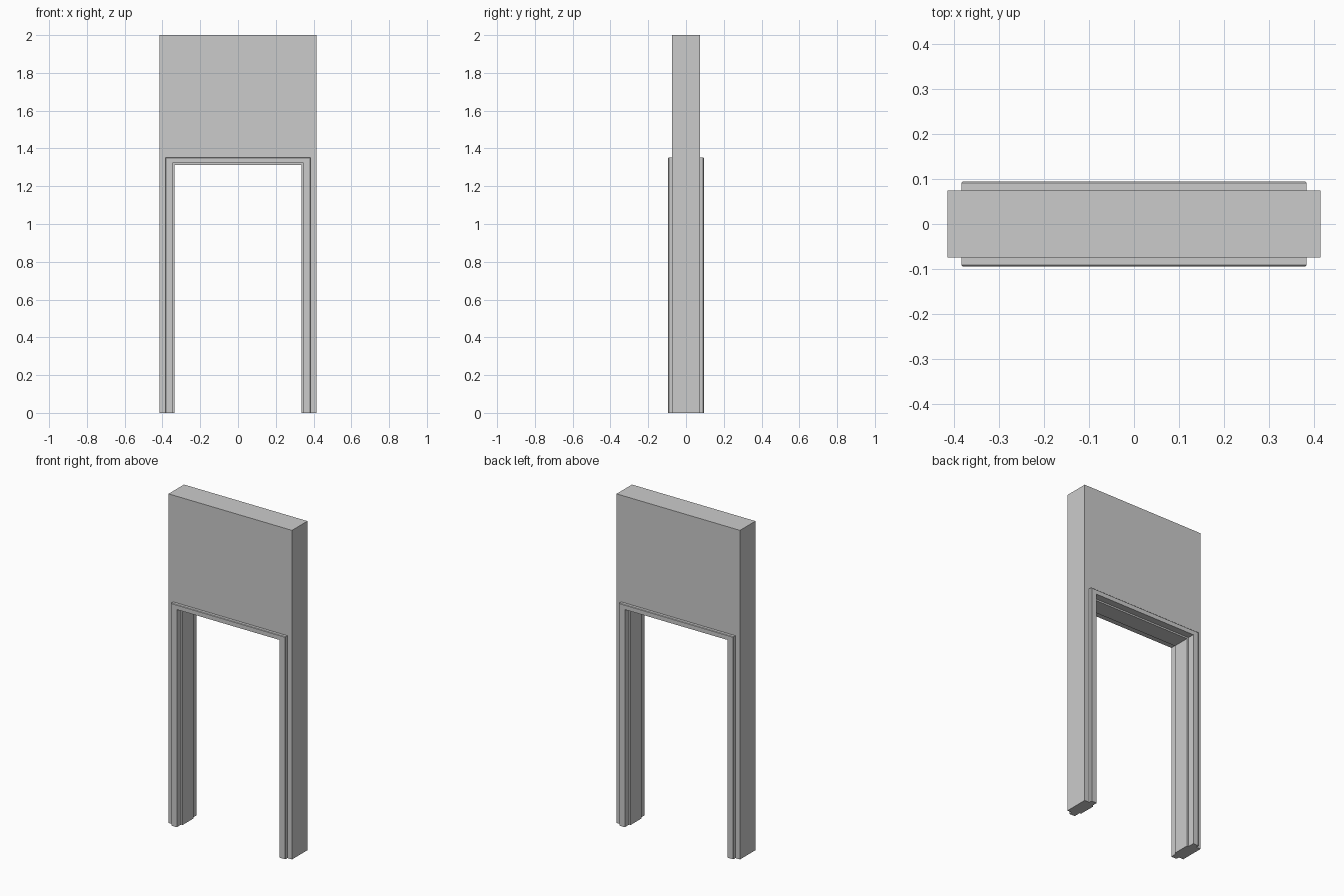
import bpy
import bmesh

cube = bpy.data.objects.get("Cube")
if cube:
    bpy.data.objects.remove(cube, do_unlink=True)

# Single flat grey
grey = bpy.data.materials.new("plain_grey")
grey.use_nodes = True
colour = (0.6, 0.6, 0.6, 1)
grey.diffuse_color = colour
grey.node_tree.nodes["Principled BSDF"].inputs["Base Color"].default_value = colour


def portal(name, outer, inner, half_depth, bevel=0):
    """Upside-down U profile, given as (half width, top), extruded along y."""
    (ow, oh), (iw, ih) = outer, inner
    outline = [(-ow, 0), (-ow, oh), (ow, oh), (ow, 0),
               (iw, 0), (iw, ih), (-iw, ih), (-iw, 0)]
    bm = bmesh.new()
    front = [bm.verts.new((x, -half_depth, z)) for x, z in outline]
    back = [bm.verts.new((x, half_depth, z)) for x, z in outline]
    count = len(outline)
    # Caps as two legs and a lintel, mitred at the corners
    for ring in (front, back):
        for i in range(3):
            bm.faces.new((ring[i], ring[i + 1], ring[count - 2 - i], ring[count - 1 - i]))
    for i in range(count):
        j = (i + 1) % count
        bm.faces.new((front[i], front[j], back[j], back[i]))
    bmesh.ops.recalc_face_normals(bm, faces=bm.faces)
    # Merge the coplanar cap faces into one
    mitres = [bm.edges.get((r[i], r[count - 1 - i])) for r in (front, back) for i in (1, 2)]
    bmesh.ops.dissolve_edges(bm, edges=mitres, use_verts=False)
    # Ease the outer rim
    if bevel:
        rim = [bm.edges.get((r[i], r[i + 1])) for r in (front, back) for i in range(3)]
        bmesh.ops.bevel(bm, geom=rim, offset=bevel, segments=1, affect='EDGES')
    mesh = bpy.data.meshes.new(name)
    bm.to_mesh(mesh)
    bm.free()
    mesh.materials.append(grey)
    obj = bpy.data.objects.new(name, mesh)
    bpy.context.collection.objects.link(obj)
    return obj


wall_size = (0.415, 2.0)
casing_size = (0.384, 1.352)
jamb_size = (0.346, 1.323)
opening_size = (0.336, 1.313)

# Wall panel, casing standing proud on both sides, and door stop inside it
portal("wall", wall_size, casing_size, 0.074)
portal("door_casing", casing_size, jamb_size, 0.094, bevel=0.003)
portal("door_stop", jamb_size, opening_size, 0.052)
